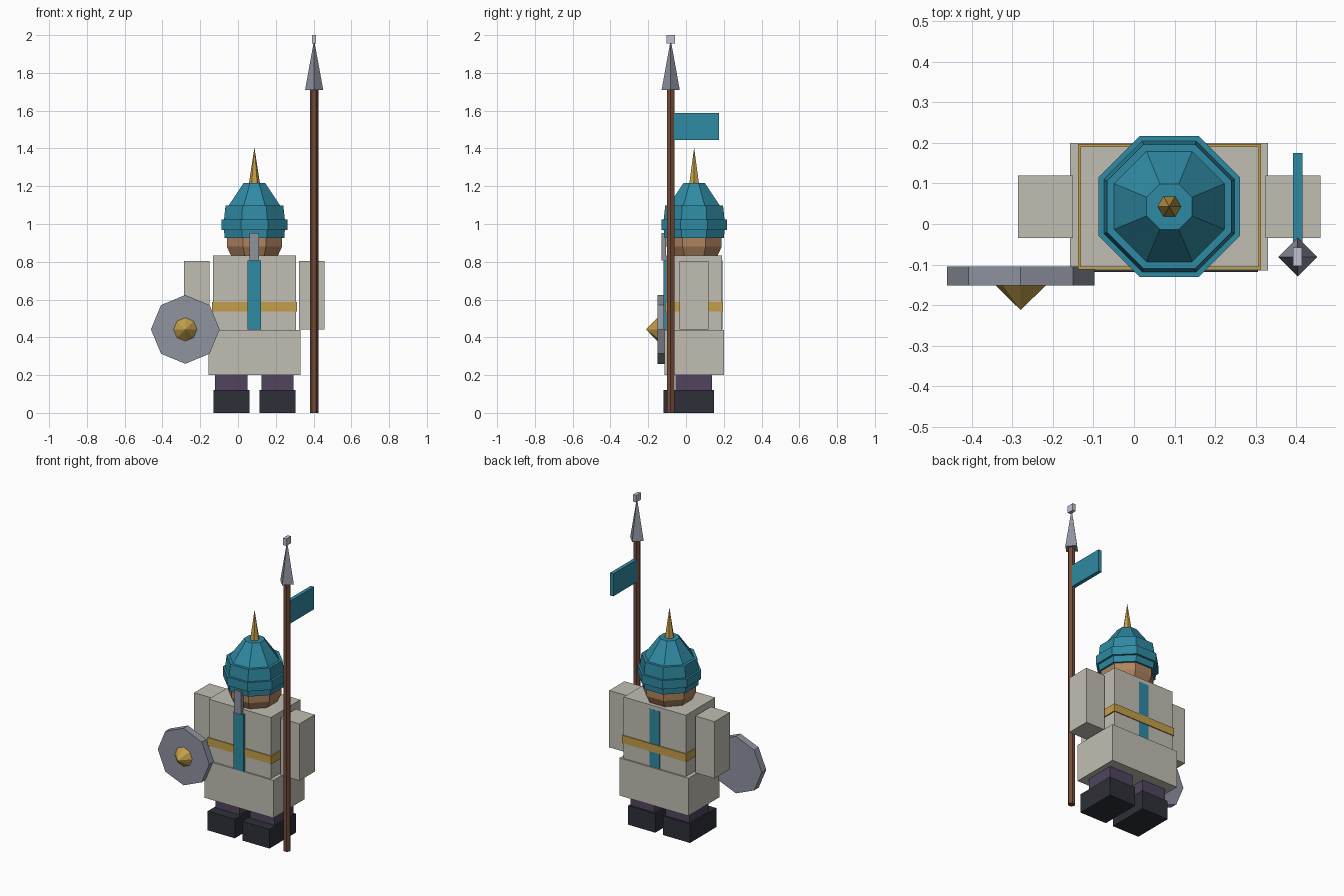
import bpy, bmesh
from math import pi, cos, sin
from mathutils import Matrix

if "Cube" in bpy.data.objects:
    bpy.data.objects.remove(bpy.data.objects["Cube"])


def material(name, hex_code):
    srgb = [int(hex_code[i:i + 2], 16) / 255 for i in (0, 2, 4)]
    col = [c / 12.92 if c < 0.04 else ((c + 0.055) / 1.055) ** 2.4 for c in srgb] + [1]
    m = bpy.data.materials.new(name)
    m.use_nodes = True
    m.diffuse_color = col
    m.node_tree.nodes["Principled BSDF"].inputs["Base Color"].default_value = col
    return m


teal = material("teal", "2F8AA3")
cloth = material("pale cloth", "C1BEB3")
gold = material("gold", "C49F4A")
skin = material("skin", "B0845F")
boot_dark = material("dark boot", "2E3038")
purple = material("purple cloth", "51445E")
steel = material("steel", "8E939F")
wood = material("wood", "754C38")
bright = material("bright metal", "C0C0D4")


def finish(name, bm, mat):
    bmesh.ops.recalc_face_normals(bm, faces=bm.faces)
    mesh = bpy.data.meshes.new(name)
    bm.to_mesh(mesh)
    bm.free()
    mesh.materials.append(mat)
    ob = bpy.data.objects.new(name, mesh)
    bpy.context.collection.objects.link(ob)
    return ob


def box(name, mat, xs, ys, zs):
    """Box between the low and high limits on each axis."""
    bm = bmesh.new()
    bmesh.ops.create_cube(bm, size=1)
    for v in bm.verts:
        for i, (lo, hi) in enumerate((xs, ys, zs)):
            v.co[i] = lo if v.co[i] < 0 else hi
    return finish(name, bm, mat)


def lathe(name, mat, profile, sides, loc, turn=0.0, forward=False):
    """Faceted solid from (radius, height) pairs; forward points it to -y."""
    bm = bmesh.new()
    rings = []
    for r, h in profile:
        if r == 0:
            rings.append([bm.verts.new((0, 0, h))])
        else:
            angles = [turn + 2 * pi * i / sides for i in range(sides)]
            rings.append([bm.verts.new((r * cos(a), r * sin(a), h)) for a in angles])
    for a, b in zip(rings, rings[1:]):
        for i in range(sides):
            j = (i + 1) % sides
            if len(b) == 1:
                bm.faces.new((a[i], a[j], b[0]))
            else:
                bm.faces.new((a[i], a[j], b[j], b[i]))
    for ring in (rings[0], rings[-1]):
        if len(ring) > 1:
            bm.faces.new(ring)
    rot = Matrix.Rotation(pi / 2, 4, 'X') if forward else Matrix.Identity(4)
    bm.transform(Matrix.Translation(loc) @ rot)
    return finish(name, bm, mat)


CX, CY = 0.087, 0.043  # body axis

# Mirrored limbs
for side, s in (("left", 1), ("right", -1)):
    def span(a, b):
        return sorted((CX + s * a, CX + s * b))
    box(side + "_boot", boot_dark, span(0.027, 0.218), (-0.118, 0.147), (0, 0.122))
    box(side + "_leg", purple, span(0.038, 0.208), (-0.055, 0.137), (0.122, 0.21))
    box(side + "_arm", cloth, span(0.237, 0.372), (-0.035, 0.119), (0.442, 0.805))

# Body and clothing
box("skirt", cloth, (-0.157, 0.33), (-0.115, 0.2), (0.2, 0.44))
box("torso", cloth, (-0.132, 0.306), (-0.106, 0.191), (0.44, 0.832))
box("belt", gold, (-0.138, 0.313), (-0.112, 0.197), (0.538, 0.588))
box("front_sash", teal, (0.051, 0.123), (-0.12, 0.192), (0.441, 0.806))

# Head and helmet; profile radii are measured to the flats
FLAT = 1 / cos(pi / 8)


def octagon(name, mat, profile):
    return lathe(name, mat, [(r * FLAT, z) for r, z in profile], 8, (CX, CY, 0), pi / 8)


octagon("head", skin, [(0.1, 0.8), (0.124, 0.832), (0.146, 0.88), (0.146, 0.94)])
octagon("helmet", teal, [(0.158, 0.927), (0.161, 0.968), (0.174, 0.968), (0.174, 1.024),
                         (0.161, 1.024), (0.153, 1.098), (0.136, 1.098), (0.056, 1.218)])
lathe("helmet_spike", gold, [(0.03, 1.21), (0, 1.405)], 6, (CX, CY, 0))
box("nose_guard", steel, (0.062, 0.111), (-0.13, -0.105), (0.806, 0.952))

# Shield
lathe("shield", steel, [(0.182, 0), (0.182, 0.046)], 8, (-0.279, -0.105, 0.442), forward=True)
lathe("shield_boss", gold, [(0.062, 0), (0, 0.061)], 8, (-0.279, -0.151, 0.442), forward=True)

# Spear and pennant
SPEAR = (0.403, -0.081, 0)
lathe("spear_shaft", wood, [(0.022, 0), (0.022, 1.715)], 6, SPEAR)
lathe("spear_head", steel, [(0.048, 1.71), (0, 1.975)], 4, SPEAR)
box("spear_tip", bright, (0.392, 0.414), (-0.104, -0.058), (1.955, 2.0))
box("pennant", teal, (0.391, 0.415), (-0.066, 0.175), (1.445, 1.588))
